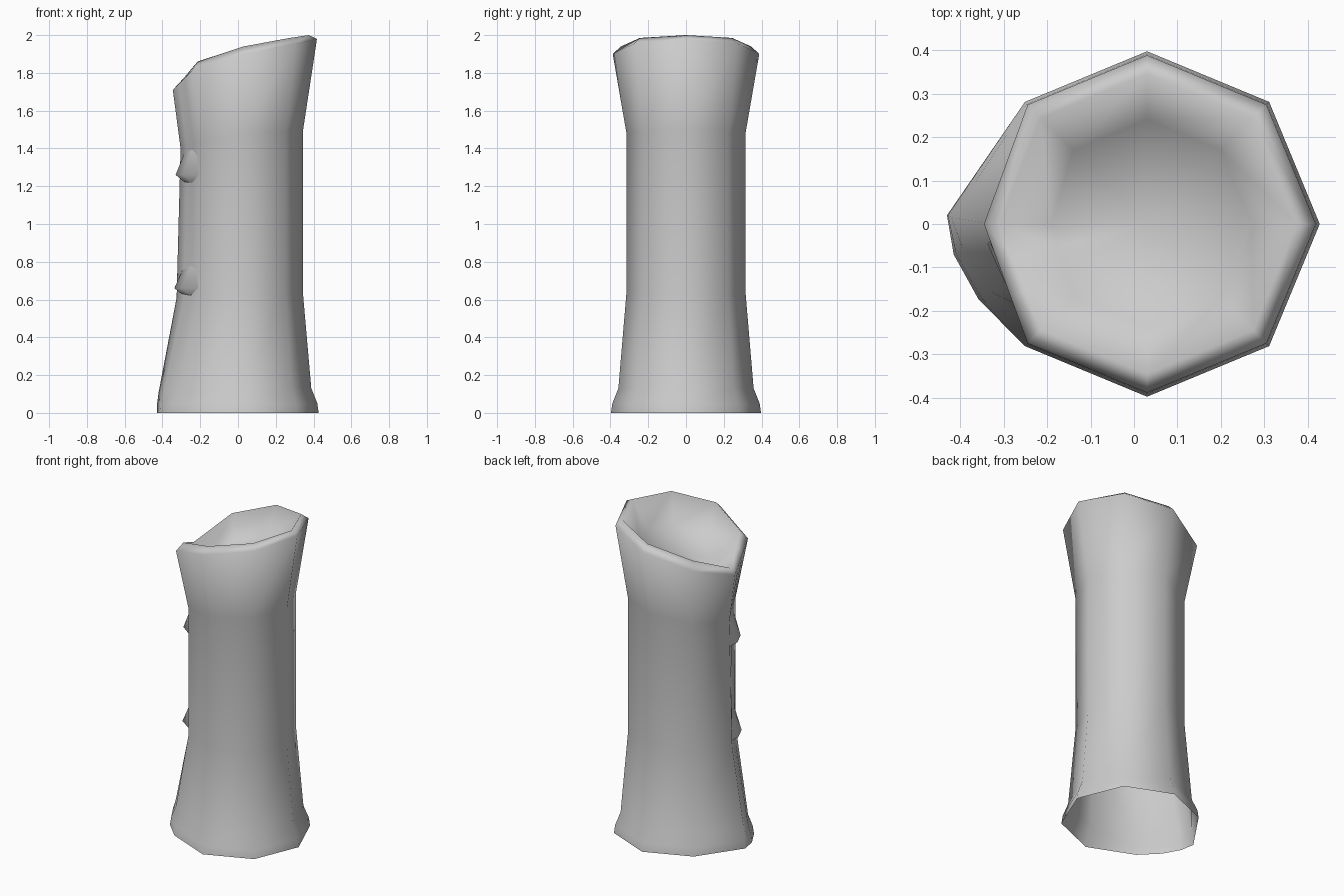
import bpy, math

if "Cube" in bpy.data.objects:
    bpy.data.objects.remove(bpy.data.objects["Cube"])

CX = 0.03  # trunk axis


def mesh_object(name, verts, faces):
    mesh = bpy.data.meshes.new(name)
    mesh.from_pydata(verts, [], faces)
    mesh.update()
    for p in mesh.polygons:
        p.use_smooth = True
    obj = bpy.data.objects.new(name, mesh)
    bpy.context.collection.objects.link(obj)
    return obj


def ring(r, heights, left, bulge=0.0, shift=0.0):
    """Octagon with two extra points on the front-left side.
    heights: z at 0, 45, 90, 135, 180 degrees; left: x of the 180 degree corner."""
    pts = []
    for i in range(8):
        a = math.radians(45 * i)
        z = heights[min(i, 8 - i)]
        x, y = CX + r * math.cos(a), r * math.sin(a)
        if i == 4:
            x, y = left, shift
        pts.append((x, y, z))
    a, b = pts[4], pts[5]
    extra = []
    for t in (0.3, 0.62):
        p = [a[k] + (b[k] - a[k]) * t for k in range(3)]
        p[0] -= bulge * 0.85
        p[1] -= bulge * 0.5 * (t - 0.3)
        extra.append(tuple(p))
    return pts[:5] + extra + pts[5:]


rim = [1.98, 1.955, 1.90, 1.81, 1.71]
lip = [2.0, 1.985, 1.94, 1.86, 1.745]
neck = [1.50, 1.49, 1.48, 1.44, 1.40]
dish = [z - 0.12 for z in (1.96, 1.94, 1.90, 1.85, 1.80)]

# Trunk wall, cut rim and hollowed top; the bottom stays open
rings = [
    ring(0.397, [0] * 5, -0.43, 0.045, 0.02),
    ring(0.39, [0.05] * 5, -0.428, 0.042, 0.02),
    ring(0.358, [0.13, 0.13, 0.13, 0.12, 0.11], -0.42, 0.035, 0.015),
    ring(0.315, [0.62, 0.63, 0.64, 0.63, 0.61], -0.325),
    ring(0.315, neck, -0.304),
    ring(0.388, rim, -0.345),
    ring(0.345, lip, -0.31),
    ring(0.24, dish, -0.19),
]
n = len(rings[0])
verts = [p for r in rings for p in r]
faces = []
for k in range(len(rings) - 1):
    for i in range(n):
        j = (i + 1) % n
        faces.append((k * n + i, k * n + j, (k + 1) * n + j, (k + 1) * n + i))
top = (len(rings) - 1) * n
verts.append((CX, 0, 1.75))
faces += [(top + i, top + (i + 1) % n, len(verts) - 1) for i in range(n)]
mesh_object("trunk", verts, faces)


# Small bark shelves on the front-left side
def shelf(name, z, out):
    lip_pts = [(-0.29, 0.0), (-0.325 - out, -0.045), (-0.285 - out, -0.135), (-0.2, -0.2)]
    inner = [(-0.27, 0.0), (-0.27, -0.045), (-0.235, -0.125), (-0.18, -0.2)]
    v = [(x, y, z + 0.15) for x, y in inner]
    v += [(x, y, z) for x, y in lip_pts]
    v += [(x, y, z - 0.05) for x, y in inner]
    f = []
    for row in (0, 4):
        for i in range(3):
            f.append((row + i + 1, row + i, row + 4 + i, row + 5 + i))
    mesh_object(name, v, f)


shelf("lower_bark_shelf", 0.66, 0.012)
shelf("upper_bark_shelf", 1.26, 0.005)
